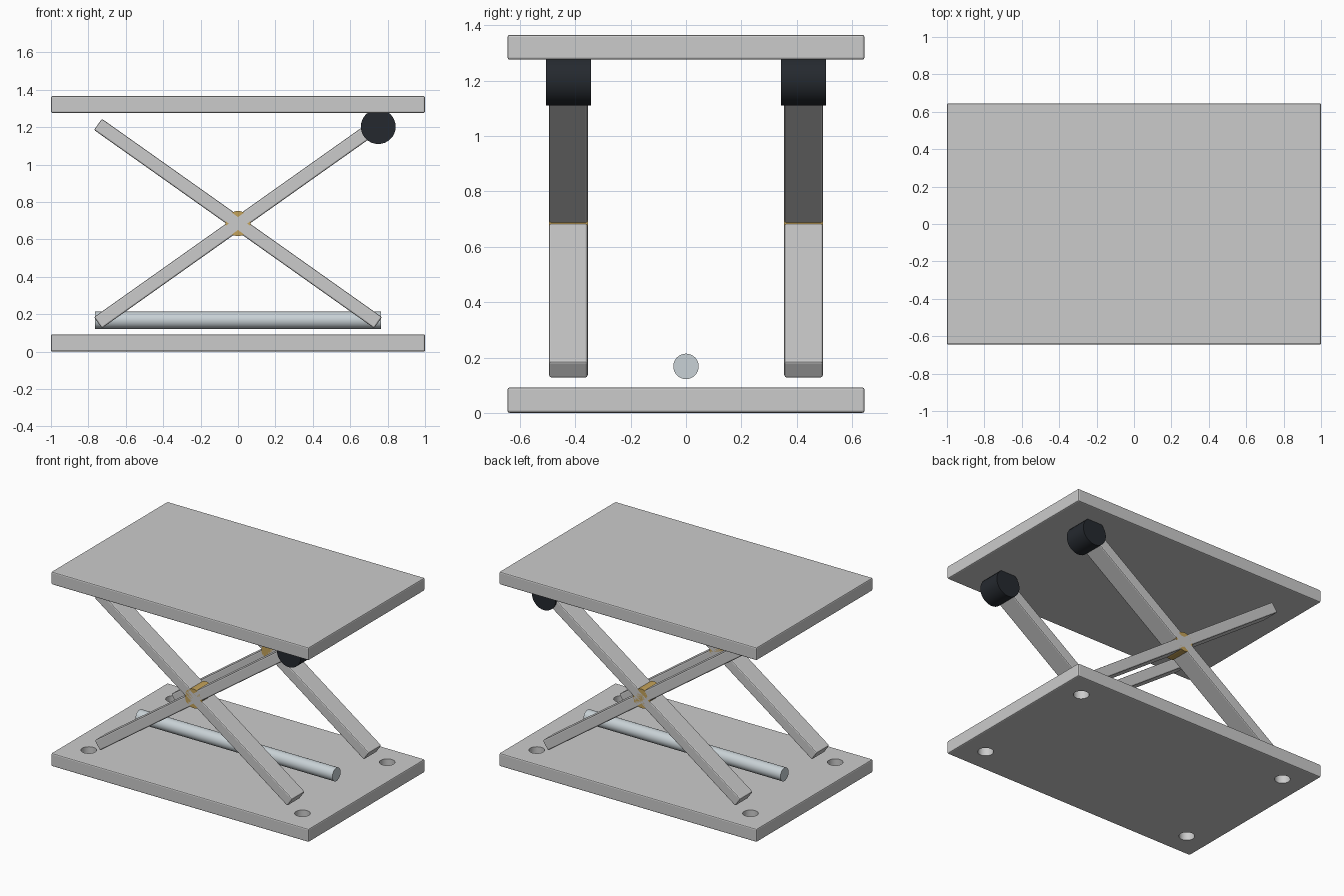
import bpy
from math import radians, pi

if "Cube" in bpy.data.objects:
    bpy.data.objects.remove(bpy.data.objects["Cube"])

ARM_Y, PIVOT_Z, TILT = 0.425, 0.685, radians(35.3)


def material(name, rgb):
    m = bpy.data.materials.new(name)
    m.diffuse_color = (*rgb, 1)
    m.use_nodes = True
    m.node_tree.nodes["Principled BSDF"].inputs["Base Color"].default_value = m.diffuse_color
    return m


def box(name, size, loc, tilt=0.0, bevel=0.008):
    bpy.ops.mesh.primitive_cube_add(size=1, location=loc)
    o = bpy.context.object
    o.name = name
    o.scale = size
    bpy.ops.object.transform_apply(location=False, rotation=False, scale=True)
    o.rotation_euler.y = tilt
    b = o.modifiers.new("edge_bevel", "BEVEL")
    b.width, b.segments = bevel, 2
    return o


def cylinder(name, radius, length, loc, rot=(0, 0, 0), mat=None, sides=32):
    bpy.ops.mesh.primitive_cylinder_add(vertices=sides, radius=radius, depth=length,
                                        location=loc, rotation=rot)
    o = bpy.context.object
    o.name = name
    bpy.ops.object.shade_smooth_by_angle(angle=radians(30))
    if mat:
        o.data.materials.append(mat)
    return o


rubber = material("black_rubber", (0.018, 0.022, 0.028))
brass = material("brass", (0.55, 0.36, 0.1))
chrome = material("polished_steel", (0.58, 0.64, 0.67))

# Base and platform plates
base = box("base_plate", (2, 1.29, 0.092), (0, 0, 0.046))
box("top_platform", (2, 1.29, 0.09), (0, 0, 1.321))

# Mounting holes through the base corners
for sx in (-1, 1):
    for sy in (-1, 1):
        cutter = cylinder("hole_cutter", 0.05, 0.3, (sx * 0.83, sy * 0.47, 0.046))
        cutter.hide_render = True
        cutter.hide_set(True)
        cut = base.modifiers.new("mounting_hole", "BOOLEAN")
        cut.operation, cut.solver, cut.object = "DIFFERENCE", "EXACT", cutter

# Scissor arms, pivots and rollers on each side
for side, y in (("front", -ARM_Y), ("back", ARM_Y)):
    for label, tilt in (("rising", -TILT), ("falling", TILT)):
        box(f"{side}_{label}_arm", (1.835, 0.14, 0.073), (0, y, PIVOT_Z), tilt)
    cylinder(f"{side}_pivot", 0.067, 0.14, (0, y, PIVOT_Z), (pi / 2, 0, 0), brass)
    cylinder(f"{side}_roller", 0.093, 0.163, (0.75, y, 1.203), (pi / 2, 0, 0), rubber)

# Drive rod between the arms
cylinder("drive_rod", 0.046, 1.53, (0, 0, 0.168), (0, pi / 2, 0), chrome)
